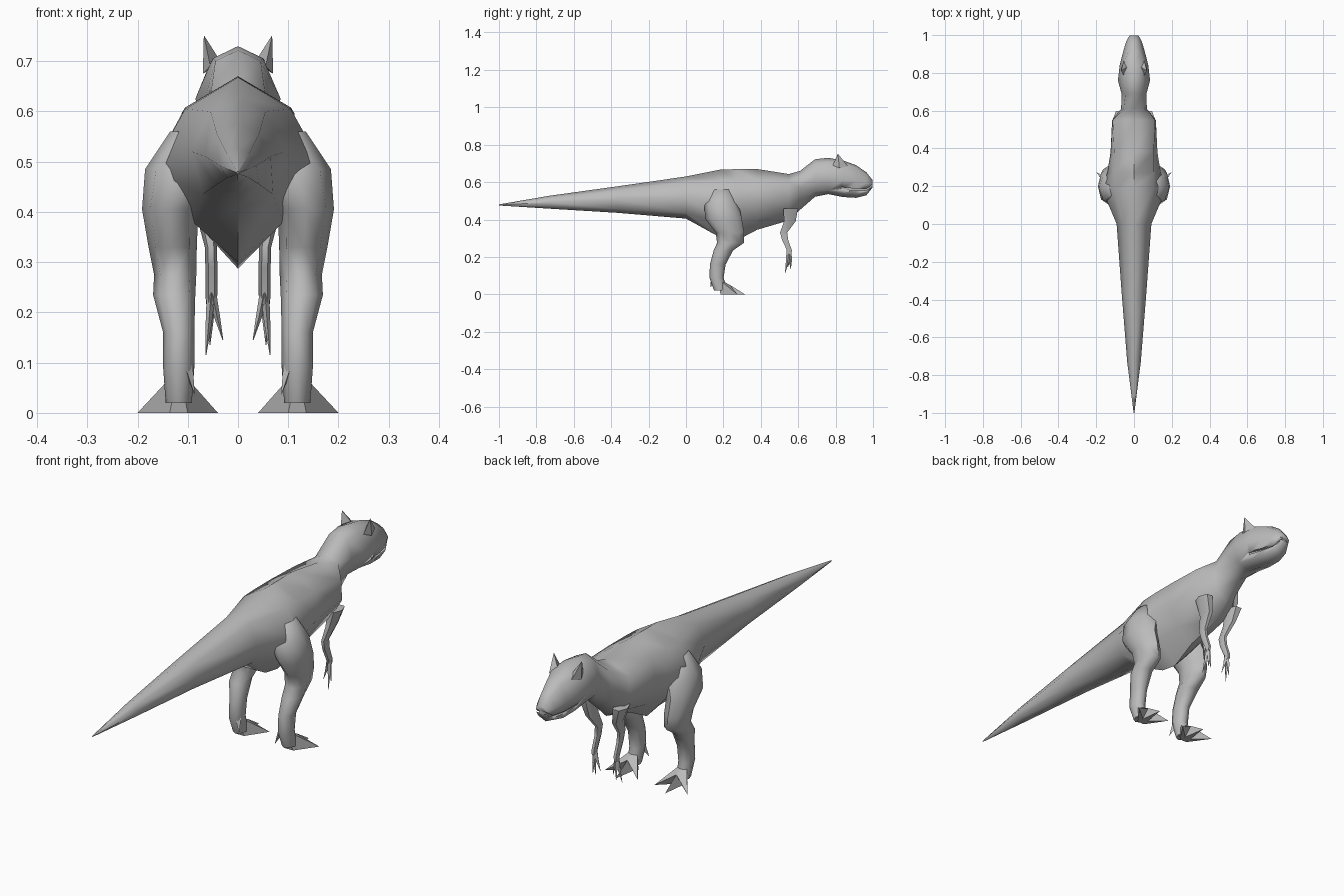
import bpy, bmesh, math

grey = bpy.data.materials.new("plain grey")
grey.diffuse_color = (0.5, 0.5, 0.5, 1)


def finish(name, bm, mirror=False, angle=50):
    """Turn a bmesh into a smooth shaded, optionally mirrored object."""
    bmesh.ops.recalc_face_normals(bm, faces=bm.faces)
    me = bpy.data.meshes.new(name)
    bm.to_mesh(me)
    bm.free()
    me.materials.append(grey)
    ob = bpy.data.objects.new(name, me)
    bpy.context.collection.objects.link(ob)
    if mirror:
        ob.modifiers.new("mirror", 'MIRROR')
    bpy.ops.object.select_all(action='DESELECT')
    ob.select_set(True)
    bpy.context.view_layer.objects.active = ob
    bpy.ops.object.shade_smooth_by_angle(angle=math.radians(angle))
    return ob


def loft(rings):
    """Skin a list of rings with equal point counts and cap the ends."""
    bm = bmesh.new()
    vs = [[bm.verts.new(p) for p in r] for r in rings]
    n = len(vs[0])
    for a, b in zip(vs, vs[1:]):
        for i in range(n):
            j = (i + 1) % n
            bm.faces.new((a[i], a[j], b[j], b[i]))
    bm.faces.new(vs[0])
    bm.faces.new(vs[-1][::-1])
    return bm


def limb(name, rings, sides=8):
    """Mirrored limb from horizontal ellipses (x, y, z, rx, ry)."""
    pts = [[(x + rx * math.cos(2 * math.pi * i / sides),
             y + ry * math.sin(2 * math.pi * i / sides), z)
            for i in range(sides)] for x, y, z, rx, ry in rings]
    return finish(name, loft(pts), True, 60)


def hull(name, points):
    """Mirrored convex wedge, for toes and horns."""
    bm = bmesh.new()
    vs = [bm.verts.new(p) for p in points]
    bmesh.ops.convex_hull(bm, input=vs)
    return finish(name, bm, True, 40)


# Body from tail tip to snout: y, top z, (upper x, z), (side x, z), (lower x, z), bottom z
sections = [
    (-1.00, .481, .001, .480, .002, .478, .001, .476, .475),
    (-0.73, .527, .022, .515, .036, .492, .022, .468, .458),
    (-0.37, .577, .042, .555, .065, .510, .042, .455, .436),
    (0.00, .630, .055, .600, .092, .520, .070, .435, .405),
    (0.19, .668, .105, .605, .172, .485, .090, .380, .300),
    (0.27, .669, .105, .608, .142, .490, .085, .380, .287),
    (0.38, .670, .105, .608, .124, .500, .075, .400, .345),
    (0.55, .643, .112, .597, .116, .510, .070, .435, .395),
    (0.61, .660, .055, .630, .068, .570, .050, .495, .452),
    (0.69, .722, .045, .700, .066, .625, .045, .550, .522),
    (0.76, .730, .050, .706, .085, .625, .055, .555, .536),
    (0.84, .716, .055, .698, .076, .610, .050, .540, .520),
    (0.91, .690, .034, .676, .058, .605, .044, .535, .516),
    (0.965, .652, .024, .640, .042, .595, .034, .545, .530),
    (0.998, .610, .014, .605, .024, .590, .020, .575, .572),
]
rings = []
for y, zt, x1, z1, x2, z2, x3, z3, zb in sections:
    half = [(x1, y, z1), (x2, y, z2), (x3, y, z3)]
    rings.append([(0, y, zt)] + half + [(0, y, zb)]
                 + [(-x, y, z) for x, y, z in reversed(half)])
body = finish("body", loft(rings), angle=60)

# Mouth slit cut along both sides of the snout: y, z, inner x
slit = []
for y, z, xi in [(.83, .569, .055), (.90, .560, .040), (.965, .560, .020), (1.02, .600, .002)]:
    slit.append([(xi, y, z - .005), (.12, y, z - .005), (.12, y, z + .005), (xi, y, z + .005)])
cutter = finish("mouth_cutter", loft(slit), True)
cutter.hide_render = True
cutter.hide_viewport = True
cut = body.modifiers.new("mouth", 'BOOLEAN')
cut.operation = 'DIFFERENCE'
cut.object = cutter
cut.solver = 'EXACT'

# Hind legs
limb("hind_leg", [
    (.100, .19, .560, .035, .050),
    (.110, .19, .485, .075, .092),
    (.135, .20, .405, .056, .098),
    (.130, .235, .330, .048, .076),
    (.125, .238, .275, .042, .072),
    (.127, .200, .235, .042, .052),
    (.118, .170, .160, .031, .042),
    (.118, .163, .090, .031, .038),
    (.118, .185, .020, .026, .035)])

# Toes: three forward and a small rear claw
for label, tip, side in (("outer", (.20, .275, 0), (.04, -.01)),
                         ("middle", (.12, .315, 0), (.025, .025)),
                         ("inner", (.04, .275, 0), (-.04, -.01))):
    dx, dy = side
    mx, my = .118 + dx * .6 * (label != "middle"), .235 + dy
    hull(label + "_toe", [(.118, .165, .088), (.118, .235, .05), (.100, .185, 0),
                          (.136, .185, 0), (mx, my, .035), (mx, my, 0), tip])
hull("rear_claw", [(.090, .150, .095), (.108, .135, .10), (.105, .165, .08), (.086, .13, .035)])

# Small arms with clawed fingers
limb("arm", [
    (.080, .560, .460, .030, .045),
    (.064, .555, .390, .018, .036),
    (.054, .522, .330, .012, .022),
    (.053, .530, .290, .012, .019),
    (.053, .553, .235, .012, .015),
    (.054, .553, .215, .009, .013)], 6)
for label, tip in (("outer", (.064, .530, .115)), ("inner", (.030, .545, .145)),
                   ("front", (.056, .560, .135))):
    x, y, z = tip
    mid = ((x + .053) / 2, (y + .55) / 2 + .003, (z + .235) / 2)
    limb(label + "_finger", [(.053, .55, .245, .009, .012),
                             (*mid, .006, .009), (*tip, .0008, .0008)], 4)

# Brow horns
hull("brow_horn", [(.038, .83, .705), (.070, .82, .675), (.054, .865, .685),
                   (.055, .785, .690), (.068, .812, .752)])
